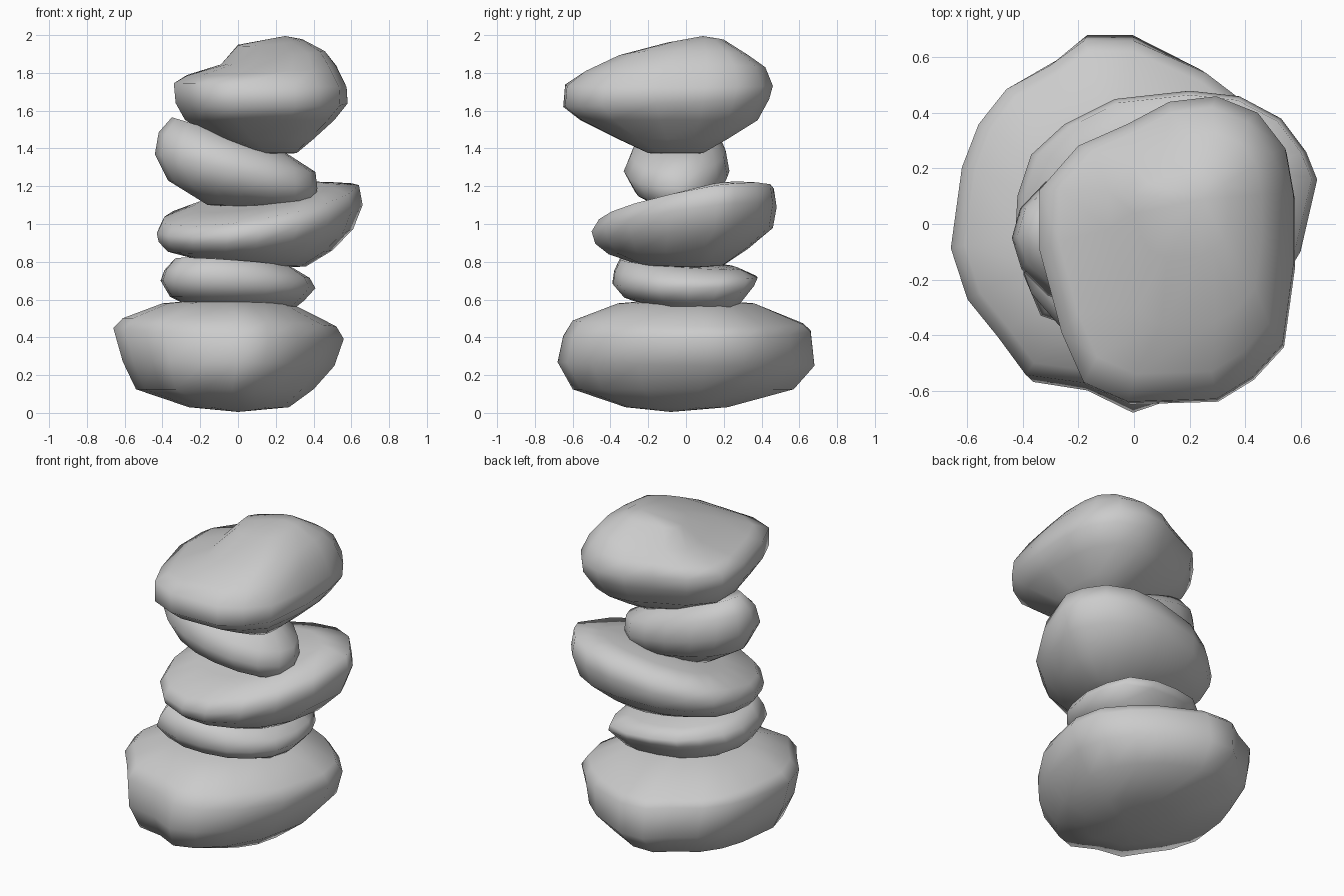
import bpy, bmesh


def stone(name, outline, rings, bottom, top):
    """Loft a plan outline through tilted rings: (x0, x1, y0, y1, z, tilt_x, tilt_y)."""
    xs, ys = [p[0] for p in outline], [p[1] for p in outline]
    cx, cy = (min(xs) + max(xs)) / 2, (min(ys) + max(ys)) / 2
    hx, hy = (max(xs) - min(xs)) / 2, (max(ys) - min(ys)) / 2
    unit = [((x - cx) / hx, (y - cy) / hy) for x, y in outline]
    bm = bmesh.new()
    loops = []
    for x0, x1, y0, y1, z, tx, ty in rings:
        loops.append([bm.verts.new(((x0 + x1) / 2 + u * (x1 - x0) / 2,
                                    (y0 + y1) / 2 + v * (y1 - y0) / 2,
                                    z + tx * u + ty * v)) for u, v in unit])
    n = len(unit)
    for a, b in zip(loops, loops[1:]):
        for i in range(n):
            j = (i + 1) % n
            bm.faces.new((a[i], a[j], b[j], b[i]))
    for loop, tip in ((loops[0], bottom), (loops[-1], top)):
        c = bm.verts.new(tip)
        for i in range(n):
            bm.faces.new((loop[i], loop[(i + 1) % n], c))
    bmesh.ops.recalc_face_normals(bm, faces=bm.faces)
    for f in bm.faces:
        f.smooth = True
    mesh = bpy.data.meshes.new(name)
    bm.to_mesh(mesh)
    bm.free()
    bpy.context.collection.objects.link(bpy.data.objects.new(name, mesh))


# large base stone
stone("base_stone",
      [(.56, .1), (.52, .3), (.4, .44), (.26, .55), (0, .67), (-.18, .67), (-.3, .58),
       (-.46, .49), (-.56, .36), (-.62, .2), (-.66, -.1), (-.6, -.29), (-.49, -.43),
       (-.39, -.57), (-.18, -.6), (0, -.68), (.16, -.63), (.32, -.5), (.48, -.25)],
      [(-.26, .27, -.32, .22, .03, 0, 0),
       (-.54, .4, -.6, .57, .125, 0, 0),
       (-.61, .51, -.68, .68, .26, -.01, -.01),
       (-.66, .56, -.65, .66, .42, -.03, .01),
       (-.61, .52, -.6, .62, .48, -.02, -.01),
       (-.4, .28, -.36, .36, .58, 0, 0)],
      (0, -.08, .005), (-.05, 0, .61))

# small flat stone, fuller along one diagonal
stone("second_stone",
      [(1, .1), (.95, .5), (.8, .86), (.4, 1), (0, .98), (-.4, .88), (-.66, .66),
       (-.9, .36), (-1, 0), (-.97, -.45), (-.82, -.84), (-.4, -1), (0, -.99),
       (.4, -.88), (.68, -.66), (.92, -.35)],
      [(-.25, .28, -.2, .24, .55, -.01, -.015),
       (-.36, .35, -.33, .3, .605, -.01, -.005),
       (-.41, .41, -.39, .36, .68, -.02, 0),
       (-.39, .38, -.38, .38, .735, -.02, -.01),
       (-.34, .29, -.35, .28, .79, -.02, -.02)],
      (.02, .08, .53), (0, -.05, .81))

# wide tilted slab
stone("third_stone",
      [(.66, .16), (.62, .26), (.53, .38), (.38, .46), (.2, .48), (-.07, .45), (-.25, .36),
       (-.37, .25), (-.42, .1), (-.43, -.08), (-.37, -.25), (-.24, -.4), (-.05, -.49),
       (.12, -.5), (.32, -.43), (.48, -.3), (.6, -.1)],
      [(-.15, .36, -.25, .2, .785, -.01, 0),
       (-.37, .5, -.41, .33, .855, 0, .015),
       (-.42, .61, -.48, .46, .935, .025, .04),
       (-.43, .66, -.5, .48, 1.02, .06, .06),
       (-.4, .64, -.46, .465, 1.1, .08, .075),
       (-.24, .46, -.22, .32, 1.14, .055, .055)],
      (.12, .02, .765), (.1, .05, 1.14))

# small stone leaning down to the right
stone("fourth_stone",
      [(1, .05), (.9, .45), (.68, .78), (.35, .96), (0, 1), (-.4, .93), (-.72, .72),
       (-.93, .38), (-1, 0), (-.92, -.4), (-.7, -.74), (-.35, -.95), (0, -1),
       (.4, -.92), (.73, -.7), (.93, -.35)],
      [(-.16, .33, -.16, .08, 1.1, 0, 0),
       (-.37, .41, -.27, .18, 1.17, -.06, 0),
       (-.44, .42, -.33, .23, 1.28, -.09, 0),
       (-.42, .41, -.29, .21, 1.38, -.105, .01),
       (-.35, .24, -.18, .13, 1.475, -.09, 0)],
      (.03, -.04, 1.09), (-.06, -.03, 1.465))

# top stone with a ridge right of centre and a lower shelf on the left
stone("top_stone",
      [(.58, .1), (.55, .27), (.45, .4), (.3, .46), (.13, .44), (-.02, .36), (-.2, .28),
       (-.34, .12), (-.34, -.1), (-.26, -.4), (-.18, -.58), (-.02, -.65), (.3, -.64),
       (.43, -.56), (.54, -.44), (.58, -.15)],
      [(.08, .31, -.2, .09, 1.375, 0, 0),
       (-.1, .4, -.36, .22, 1.45, 0, 0),
       (-.28, .51, -.56, .38, 1.55, 0, 0),
       (-.33, .58, -.65, .44, 1.64, 0, .02),
       (-.34, .575, -.64, .46, 1.735, -.01, 0),
       (-.27, .52, -.54, .42, 1.81, .025, .01),
       (-.09, .46, -.36, .33, 1.88, .035, 0),
       (.0, .34, -.12, .2, 1.96, .015, .01)],
      (.2, -.05, 1.37), (.25, .09, 1.995))
